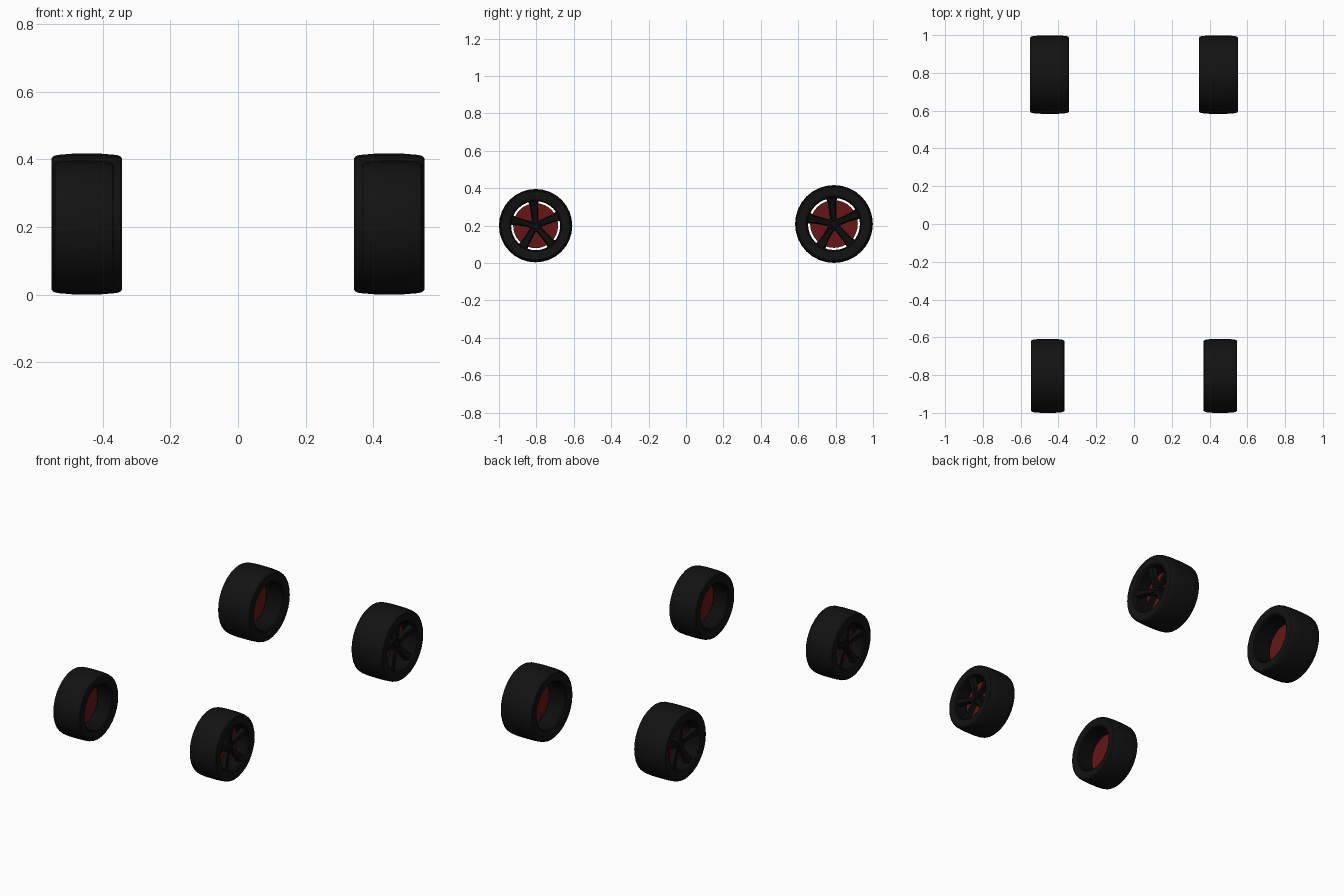
import bpy, bmesh
from math import sin, cos, pi, radians

if "Cube" in bpy.data.objects:
    bpy.data.objects.remove(bpy.data.objects["Cube"])

SEGMENTS = 32


def material(name, color):
    m = bpy.data.materials.new(name)
    m.diffuse_color = color
    m.use_nodes = True
    m.node_tree.nodes["Principled BSDF"].inputs["Base Color"].default_value = m.diffuse_color
    return m


RUBBER = material("rubber", (0.006, 0.006, 0.006, 1))
ALLOY = material("black_alloy", (0.004, 0.004, 0.004, 1))
RED = material("red_disc", (0.13, 0.008, 0.008, 1))


def finish(bm, name, mat, loc, side):
    # mirror left-hand parts, so the spoked face always points outward
    for v in bm.verts:
        v.co.x *= side
    bmesh.ops.recalc_face_normals(bm, faces=bm.faces)
    me = bpy.data.meshes.new(name)
    bm.to_mesh(me)
    bm.free()
    ob = bpy.data.objects.new(name, me)
    ob.location = loc
    me.materials.append(mat)
    bpy.context.collection.objects.link(ob)
    bpy.ops.object.select_all(action='DESELECT')
    ob.select_set(True)
    bpy.context.view_layer.objects.active = ob
    bpy.ops.object.shade_smooth_by_angle(angle=radians(30))
    return ob


def lathe(bm, profile, closed=True):
    # spin (x, radius) points around the axle; open profiles get end caps
    rings = [[bm.verts.new((x, r * cos(2 * pi * i / SEGMENTS), r * sin(2 * pi * i / SEGMENTS)))
              for i in range(SEGMENTS)] for x, r in profile]
    pairs = list(zip(rings, rings[1:]))
    if closed:
        pairs.append((rings[-1], rings[0]))
    else:
        bm.faces.new(rings[0])
        bm.faces.new(rings[-1])
    for a, b in pairs:
        for i in range(SEGMENTS):
            j = (i + 1) % SEGMENTS
            bm.faces.new((a[i], a[j], b[j], b[i]))


def spoke(bm, angle, stations):
    # stations: radius, half width, front x, back x; front narrower than back
    c, s = cos(angle), sin(angle)
    rings = []
    for r, w, front, back in stations:
        section = [(back, -w), (front, -w * 0.7), (front, w * 0.7), (back, w)]
        rings.append([bm.verts.new((x, r * c - t * s, r * s + t * c)) for x, t in section])
    for a, b in zip(rings, rings[1:]):
        for i in range(4):
            j = (i + 1) % 4
            bm.faces.new((a[i], a[j], b[j], b[i]))
    bm.faces.new(rings[0])
    bm.faces.new(rings[-1])


def wheel(name, x, y, z, R, h, side):
    loc = (x * side, y, z)

    # tyre with crowned tread and rounded shoulders
    half = [(h * 0.95, 0.71), (h, 0.75), (h, 0.93), (h * 0.95, 0.96), (h * 0.84, 0.977), (h * 0.4, 0.995)]
    outline = [(px, r * R) for px, r in half]
    outline += [(-px, r) for px, r in reversed(outline)]
    bm = bmesh.new()
    lathe(bm, outline)
    finish(bm, name + "_tyre", RUBBER, loc, side)

    # rim barrel, open on the inner side
    barrel = [(-0.97, 0.73), (0.97, 0.73), (0.97, 0.70), (0.86, 0.665), (-0.9, 0.665), (-0.97, 0.70)]
    bm = bmesh.new()
    lathe(bm, [(px * h, r * R) for px, r in barrel])
    finish(bm, name + "_rim", ALLOY, loc, side)

    # five dished spokes
    bm = bmesh.new()
    for k in range(5):
        spoke(bm, radians(95 + 72 * k), [
            (0.06 * R, 0.08 * R, 0.62 * h, 0.38 * h),
            (0.32 * R, 0.09 * R, 0.70 * h, 0.44 * h),
            (0.55 * R, 0.11 * R, 0.80 * h, 0.52 * h),
            (0.69 * R, 0.15 * R, 0.88 * h, 0.58 * h)])
    finish(bm, name + "_spokes", ALLOY, loc, side)

    # hub with centre cap
    bm = bmesh.new()
    lathe(bm, [(0.05 * h, 0.17 * R), (0.60 * h, 0.17 * R), (0.65 * h, 0.14 * R),
               (0.65 * h, 0.09 * R), (0.72 * h, 0.08 * R)], closed=False)
    finish(bm, name + "_hub", ALLOY, loc, side)

    # brake disc, leaving a see-through gap to the barrel
    bm = bmesh.new()
    lathe(bm, [(0.04 * h, 0.61 * R), (0.16 * h, 0.61 * R)], closed=False)
    finish(bm, name + "_brake_disc", RED, loc, side)


for side, label in ((1, "right"), (-1, "left")):
    wheel("front_" + label, 0.457, -0.804, 0.200, 0.197, 0.089, side)
    wheel("rear_" + label, 0.447, 0.791, 0.209, 0.209, 0.104, side)
